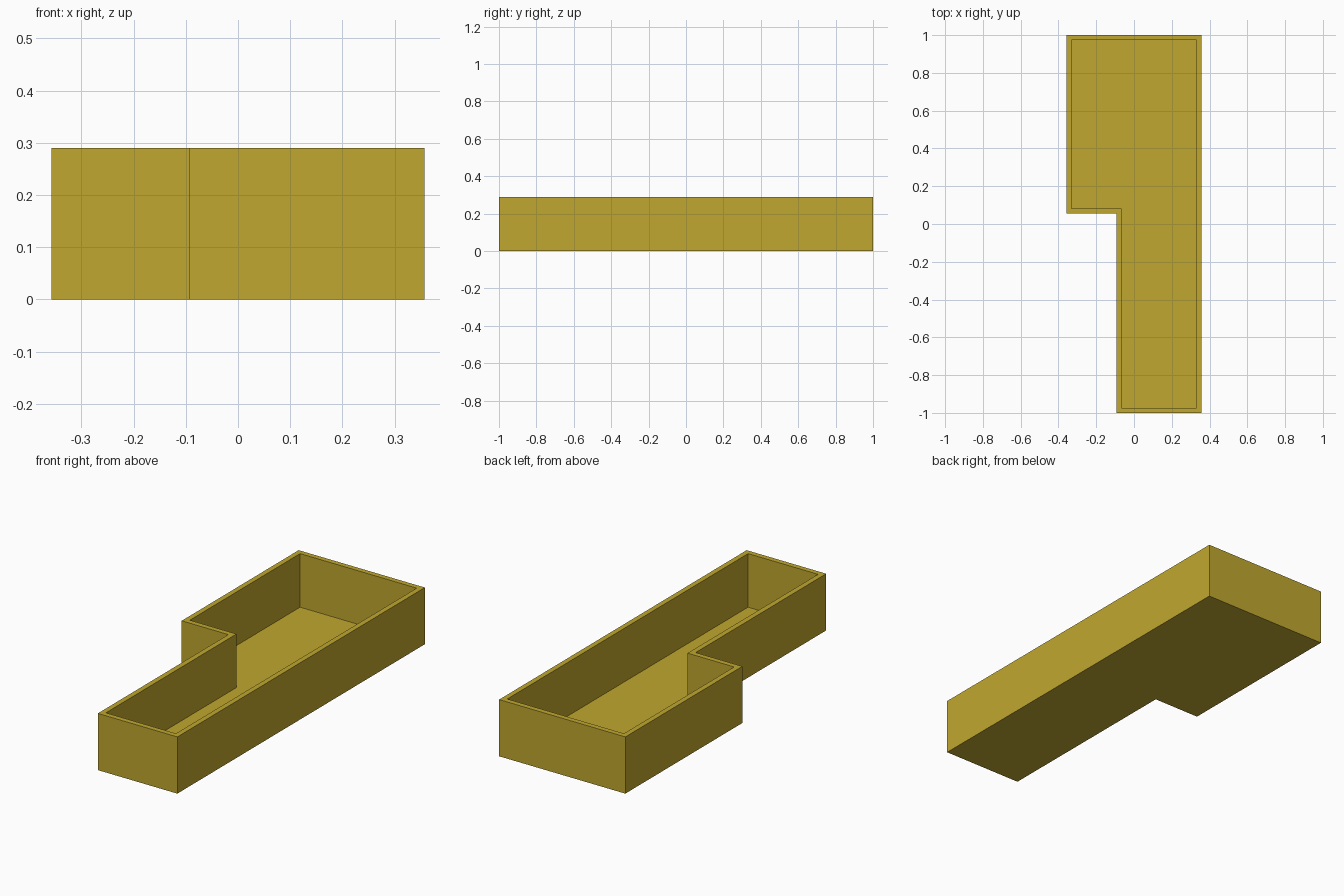
import bpy, bmesh

if "Cube" in bpy.data.objects:
    bpy.data.objects.remove(bpy.data.objects["Cube"])

H, FLOOR, WALL = 0.29, 0.016, 0.027   # tray height, floor thickness, wall thickness
X, Y, SX, SY = 0.357, 1.0, -0.093, 0.055  # half sizes and the notch corner

mat = bpy.data.materials.new("mustard yellow")
mat.diffuse_color = (0.53, 0.39, 0.028, 1)
mat.use_nodes = True
mat.node_tree.nodes["Principled BSDF"].inputs["Base Color"].default_value = mat.diffuse_color


def outline(t):
    """Stepped plan outline, moved inward by t."""
    return [(SX + t, -Y + t), (X - t, -Y + t), (X - t, Y - t),
            (-X + t, Y - t), (-X + t, SY + t), (SX + t, SY + t)]


bm = bmesh.new()


def ring(t, z):
    return [bm.verts.new((x, y, z)) for x, y in outline(t)]


def bridge(a, b):
    for i in range(len(a)):
        j = (i + 1) % len(a)
        bm.faces.new((a[i], a[j], b[j], b[i]))


# Outer walls, flat rim, inner walls, then underside and inside floor
loops = [ring(0, 0), ring(0, H), ring(WALL, H), ring(WALL, FLOOR)]
for a, b in zip(loops, loops[1:]):
    bridge(a, b)
bm.faces.new(loops[0][::-1])
bm.faces.new(loops[-1])
bmesh.ops.recalc_face_normals(bm, faces=bm.faces)

mesh = bpy.data.meshes.new("stepped_tray")
bm.to_mesh(mesh)
bm.free()
mesh.materials.append(mat)
tray = bpy.data.objects.new("stepped_tray", mesh)
bpy.context.collection.objects.link(tray)
